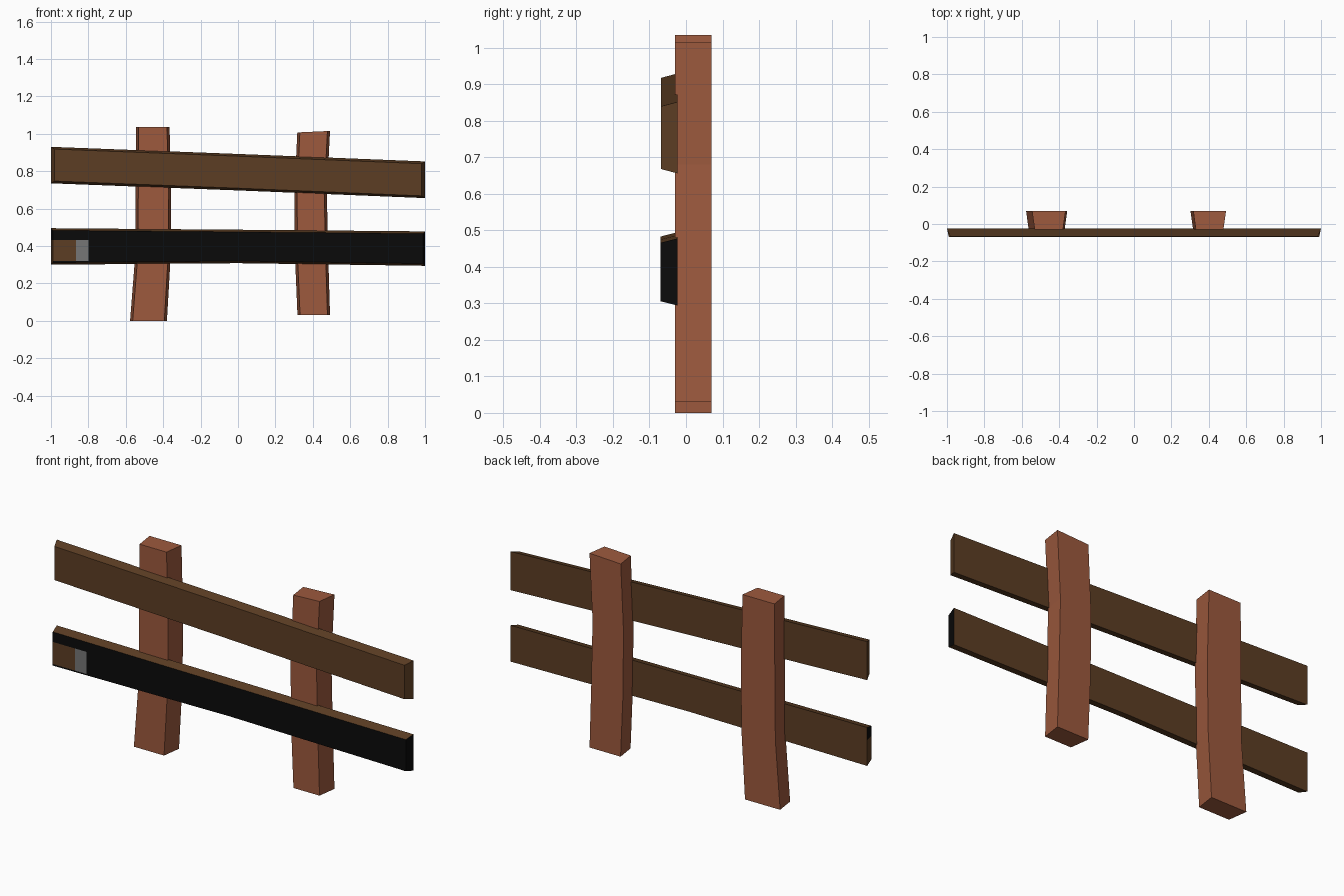
import bpy, bmesh
from mathutils import Vector

if "Cube" in bpy.data.objects:
    bpy.data.objects.remove(bpy.data.objects["Cube"])


def mat(name, rgb):
    m = bpy.data.materials.new(name)
    m.diffuse_color = (*rgb, 1)
    m.use_nodes = True
    m.node_tree.nodes["Principled BSDF"].inputs["Base Color"].default_value = m.diffuse_color
    return m


POST = mat("reddish wood", (0.34, 0.102, 0.048))
RAIL = mat("dark brown wood", (0.107, 0.047, 0.017))
BLACK = mat("black", (0.003, 0.003, 0.003))
GREY = mat("grey", (0.18, 0.18, 0.18))


def beam(name, rings, y_front, y_back, inset, end_inset, mats, cuts=(), rule=None):
    """Loft along rings of two (x, z) edge points; front side is slightly smaller."""
    bm = bmesh.new()
    loops = []
    for i, (a, b) in enumerate(rings):
        a, b = Vector((a[0], 0, a[1])), Vector((b[0], 0, b[1]))
        d = (b - a).normalized() * inset
        shift = Vector((end_inset * ((i == 0) - (i == len(rings) - 1)), 0, 0))
        yf, yb = Vector((0, y_front, 0)), Vector((0, y_back, 0))
        pts = (a + d + shift + yf, b - d + shift + yf, b + yb, a + yb)
        loops.append([bm.verts.new(p) for p in pts])
    for p, q in zip(loops, loops[1:]):
        for k in range(4):
            n = (k + 1) % 4
            bm.faces.new((p[k], p[n], q[n], q[k]))
    bm.faces.new(loops[0])
    bm.faces.new(loops[-1])
    for co, no in cuts:
        bmesh.ops.bisect_plane(bm, geom=bm.verts[:] + bm.edges[:] + bm.faces[:],
                               plane_co=co, plane_no=no)
    bmesh.ops.recalc_face_normals(bm, faces=bm.faces[:])
    bm.normal_update()
    if rule:
        for f in bm.faces:
            f.material_index = rule(f.normal, f.calc_center_median())
    me = bpy.data.meshes.new(name)
    bm.to_mesh(me)
    bm.free()
    for m in mats:
        me.materials.append(m)
    ob = bpy.data.objects.new(name, me)
    bpy.context.collection.objects.link(ob)


# Crooked upright posts
beam("left_post", [((-0.577, 0), (-0.38, 0)), ((-0.55, 0.345), (-0.36, 0.345)),
                   ((-0.547, 0.69), (-0.357, 0.69)), ((-0.545, 1.035), (-0.366, 1.035))],
     -0.03, 0.07, 0.014, 0, [POST])
beam("right_post", [((0.318, 0.03), (0.492, 0.03)), ((0.304, 0.36), (0.482, 0.36)),
                    ((0.302, 0.68), (0.475, 0.68)), ((0.317, 1.007), (0.492, 1.015))],
     -0.03, 0.07, 0.014, 0, [POST])

# Sloping upper rail
beam("upper_rail", [((-1, 0.735), (-1, 0.93)), ((0, 0.697), (0, 0.892)),
                    ((1, 0.656), (1, 0.852))],
     -0.068, -0.023, 0.012, 0.018, [RAIL])


# Lower rail: black front and right end, brown and grey patch at the left
def lower_colour(n, c):
    in_band = 0.32 < c.z < 0.432
    if n.y < -0.7:
        if in_band and c.x < -0.865:
            return 0
        return 2 if in_band and c.x < -0.8 else 1
    if n.x > 0.7 or (n.x < -0.7 and c.z > 0.432):
        return 1
    return 0


X, Z = (1, 0, 0), (0, 0, 1)
beam("lower_rail", [((-1, 0.3), (-1, 0.495)), ((0, 0.308), (0, 0.487)),
                    ((1, 0.294), (1, 0.478))],
     -0.07, -0.023, 0.012, 0.01, [RAIL, BLACK, GREY],
     [((-0.865, 0, 0), X), ((-0.8, 0, 0), X), ((0, 0, 0.32), Z), ((0, 0, 0.432), Z)],
     lower_colour)
